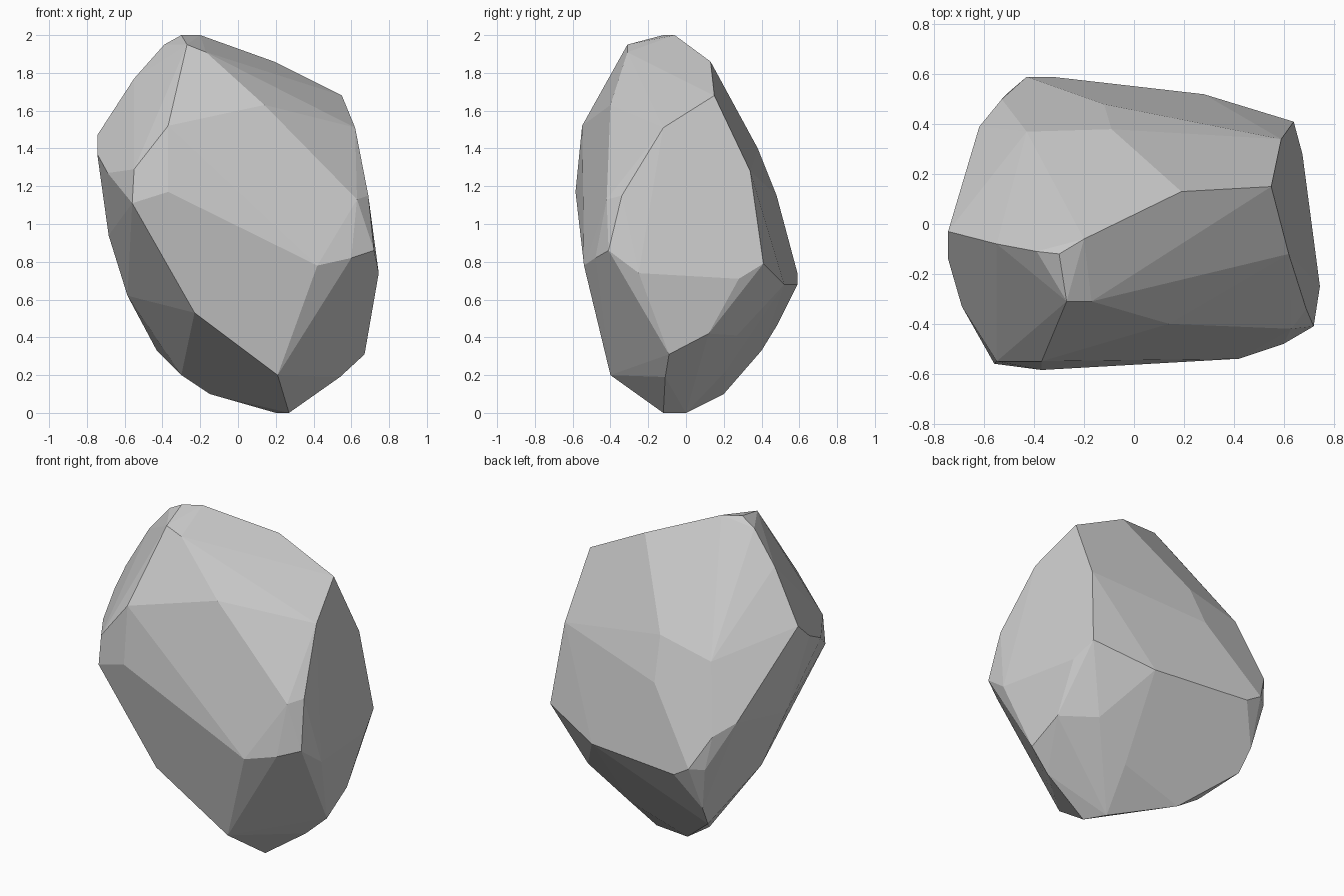
import bpy, bmesh

# Corner points of the boulder, grouped by region
crown = [(-.30, -.12, 2), (-.20, -.06, 2), (-.39, -.11, 1.95), (-.27, -.31, 1.95),
         (-.17, -.31, 1.91), (.19, .13, 1.86), (.55, .15, 1.68), (.14, -.40, 1.63)]
left_side = [(-.745, -.03, 1.47), (-.745, -.14, 1.37), (-.69, -.33, 1.27), (-.55, -.55, 1.29),
             (-.37, -.55, 1.52), (-.685, .0, .94), (-.585, .10, .62), (-.62, .39, 1.0),
             (-.55, -.08, 1.77)]
front_side = [(-.56, -.56, 1.11), (-.37, -.585, 1.17), (.63, -.42, 1.13), (.42, -.54, .78),
              (.60, -.48, .82), (-.23, -.47, .53), (.21, -.40, .20)]
right_side = [(.62, -.12, 1.51), (.69, -.34, 1.15), (.72, -.41, .86), (.745, -.25, .74),
              (.675, .28, .71), (.67, -.09, .31), (.66, .12, .42), (.64, .41, .79),
              (.59, .34, 1.28)]
back_side = [(-.43, .59, .74), (-.33, .59, .68), (-.12, .48, 1.15), (-.09, .38, 1.40),
             (-.53, .50, .93), (-.50, .53, .73), (-.43, .37, 1.32), (.28, .52, .68)]
underside = [(.27, -.12, 0), (.20, .0, 0), (.24, .21, .22), (.48, .27, .41), (-.15, .20, .10),
             (-.30, .20, .20), (-.43, .40, .33), (-.45, .48, .46), (.54, -.11, .19)]

# Wrap the points in a hull and merge the flat facets
bm = bmesh.new()
for region in (crown, left_side, front_side, right_side, back_side, underside):
    for p in region:
        bm.verts.new(p)
bmesh.ops.convex_hull(bm, input=bm.verts[:])
loose = [v for v in bm.verts if not v.link_faces]
bmesh.ops.delete(bm, geom=loose, context='VERTS')
bmesh.ops.dissolve_limit(bm, angle_limit=0.06, verts=bm.verts[:], edges=bm.edges[:])
bmesh.ops.recalc_face_normals(bm, faces=bm.faces[:])

mesh = bpy.data.meshes.new("boulder")
bm.to_mesh(mesh)
bm.free()
boulder = bpy.data.objects.new("boulder", mesh)
bpy.context.collection.objects.link(boulder)
